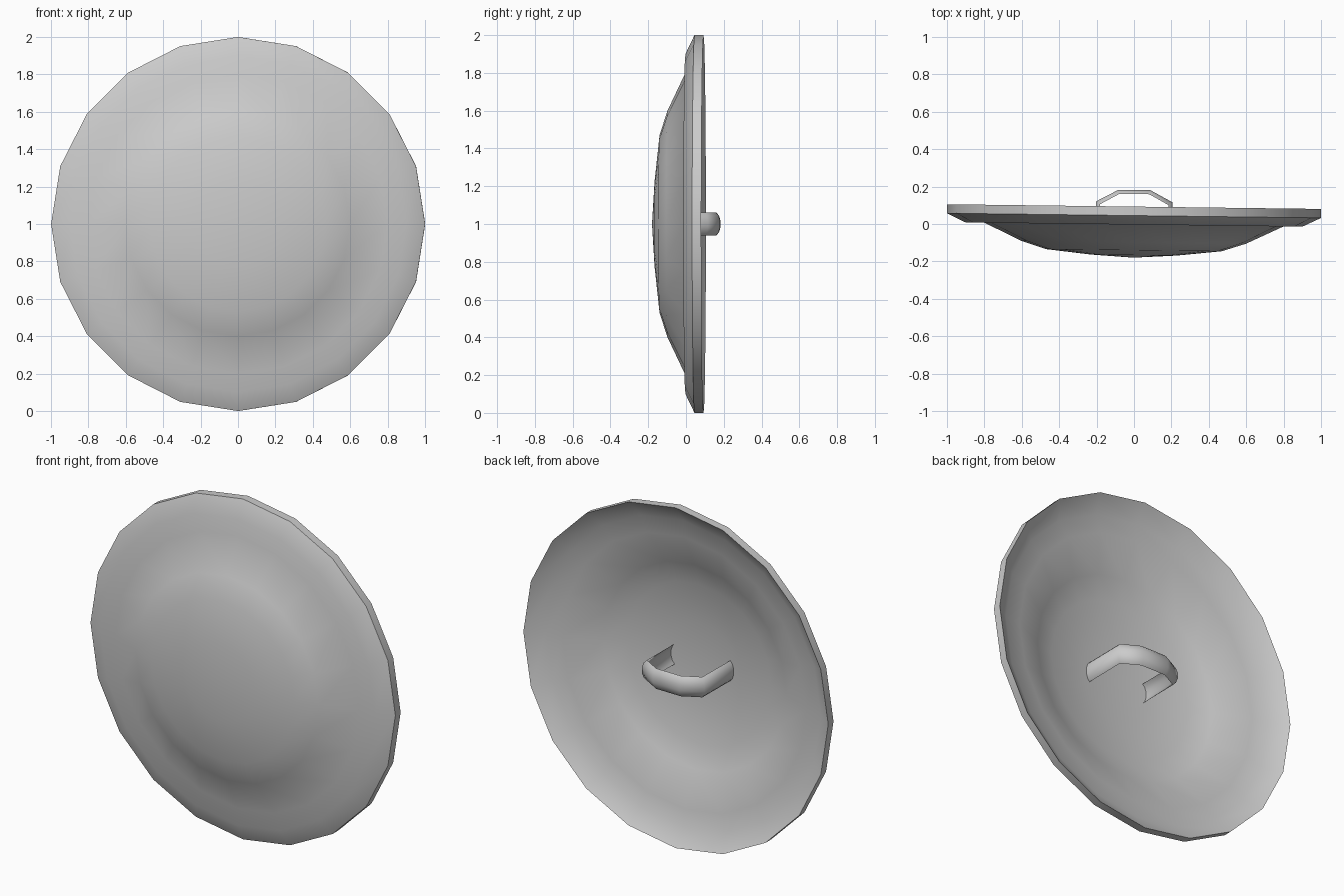
import bpy, bmesh, math
from mathutils import Matrix

if "Cube" in bpy.data.objects:
    bpy.data.objects.remove(bpy.data.objects["Cube"])

TILT = Matrix.Rotation(-0.0125, 4, 'Z')
UP = Matrix.Translation((0, 0, 1))


def finish(bm, name, angle, fix_normals=False):
    if fix_normals:
        bmesh.ops.recalc_face_normals(bm, faces=bm.faces)
    bm.transform(UP @ TILT)
    mesh = bpy.data.meshes.new(name)
    bm.to_mesh(mesh)
    bm.free()
    ob = bpy.data.objects.new(name, mesh)
    bpy.context.collection.objects.link(ob)
    bpy.ops.object.select_all(action='DESELECT')
    ob.select_set(True)
    bpy.context.view_layer.objects.active = ob
    bpy.ops.object.shade_smooth_by_angle(angle=math.radians(angle))
    return ob


# shield dish: (radius, y) profile from front centre over the rim to back centre
profile = [(0, -.18), (.23, -.166), (.47, -.14), (.6, -.098), (.8, -.003),
           (.9, -.003), (1, .045), (1, .093),
           (.9, .022), (.8, .016), (.6, -.08), (.47, -.122), (.23, -.148), (0, -.162)]
SIDES = 20
bm = bmesh.new()
rings = []
for r, y in profile:
    n = SIDES if r else 1
    rings.append([bm.verts.new((r * math.cos(i * math.tau / SIDES), y,
                                r * math.sin(i * math.tau / SIDES))) for i in range(n)])
for a, b in zip(rings, rings[1:]):
    for i in range(SIDES):
        j = (i + 1) % SIDES
        if len(a) == 1:
            bm.faces.new((a[0], b[i], b[j]))
        elif len(b) == 1:
            bm.faces.new((a[i], b[0], a[j]))
        else:
            bm.faces.new((a[i], b[i], b[j], a[j]))
finish(bm, "shield_dish", 45, True)

# grip: thin channelled strap bent into an arch, ends sunk into the dish
outer = [(-.205, -.155), (-.205, .118), (-.085, .182), (.085, .182), (.205, .118), (.205, -.155)]
inner = [(-.182, -.155), (-.182, .104), (-.08, .160), (.08, .160), (.182, .104), (.182, -.155)]
section = [(-.06, 0), (-.045, .6), (-.017, 1), (.017, 1), (.045, .6), (.06, 0)]  # z, bulge
bm = bmesh.new()
rows = [[bm.verts.new((i[0] + (o[0] - i[0]) * t, i[1] + (o[1] - i[1]) * t, z))
         for z, t in section] for o, i in zip(outer, inner)]
for a, b in zip(rows, rows[1:]):
    for k in range(len(section) - 1):
        bm.faces.new((a[k], a[k + 1], b[k + 1], b[k]))
bmesh.ops.reverse_faces(bm, faces=[f for f in bm.faces]) if sum(
    f.normal.y for f in bm.faces if not f.normal_update()) < 0 else None
finish(bm, "grip", 60)
